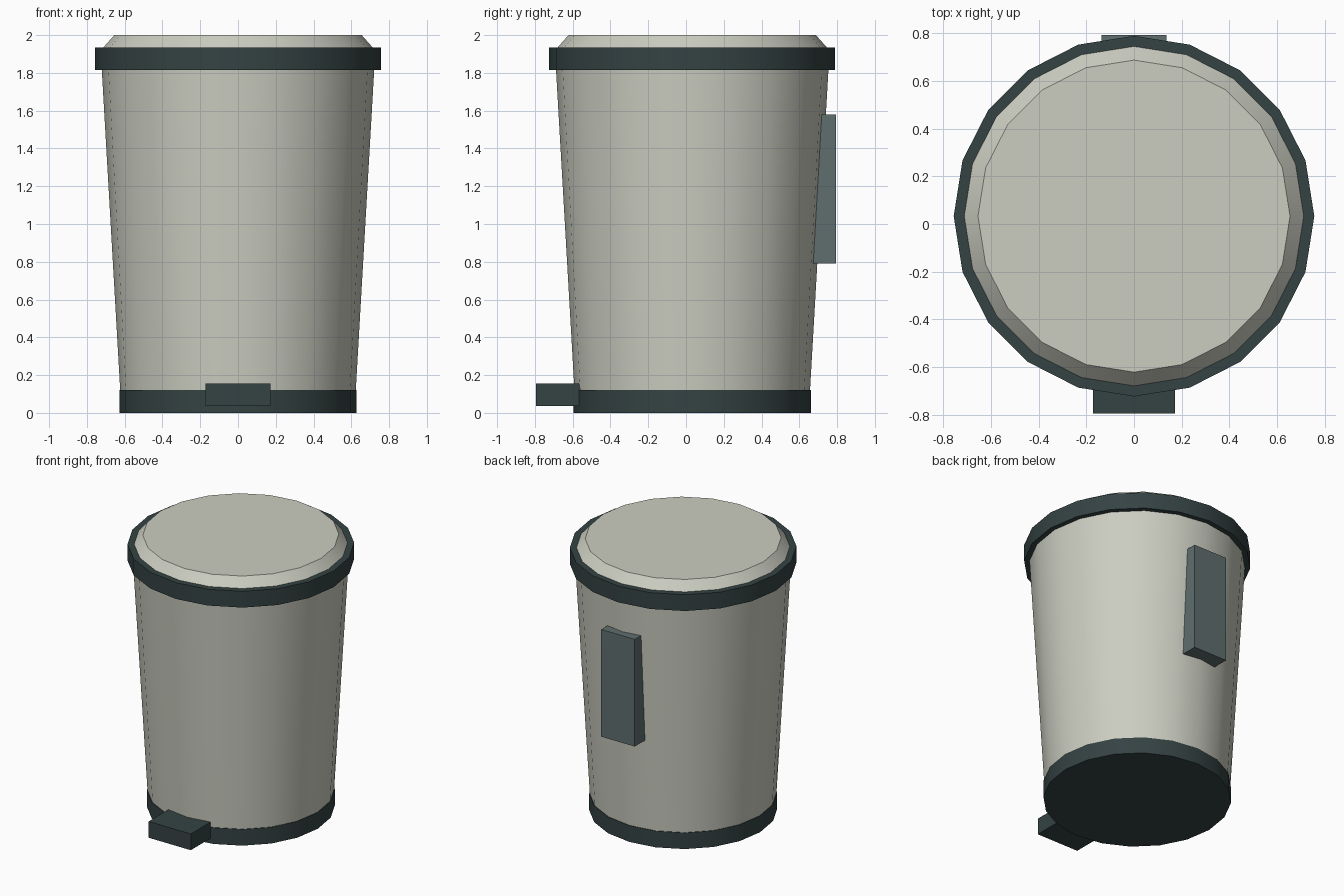
import bpy
import math

if "Cube" in bpy.data.objects:
    bpy.data.objects.remove(bpy.data.objects["Cube"])

CENTRE_Y = 0.033  # axis of the round parts
SIDES = 20


def material(name, rgb):
    mat = bpy.data.materials.new(name)
    mat.diffuse_color = (*rgb, 1.0)
    mat.use_nodes = True
    mat.node_tree.nodes["Principled BSDF"].inputs["Base Color"].default_value = mat.diffuse_color
    return mat


shell = material("warm_grey", (0.60, 0.61, 0.53))
dark = material("dark_plastic", (0.035, 0.055, 0.056))
mid = material("mid_plastic", (0.115, 0.155, 0.155))


def tapered(name, z0, z1, r0, r1, mat):
    """20-sided round part with its own bottom and top radius."""
    bpy.ops.mesh.primitive_cone_add(
        vertices=SIDES, radius1=r0, radius2=r1, depth=z1 - z0,
        location=(0, CENTRE_Y, (z0 + z1) / 2))
    obj = bpy.context.object
    obj.name = name
    obj.data.materials.append(mat)
    bpy.ops.object.shade_smooth_by_angle(angle=math.radians(30))
    return obj


def block(name, half_x, y0, y1, z0, z1, mat):
    """Box centred on x, given by its y and z limits."""
    bpy.ops.mesh.primitive_cube_add(
        size=1, location=(0, (y0 + y1) / 2, (z0 + z1) / 2))
    obj = bpy.context.object
    obj.name = name
    for v in obj.data.vertices:
        v.co.x *= 2 * half_x
        v.co.y *= y1 - y0
        v.co.z *= z1 - z0
    obj.data.materials.append(mat)
    return obj


# Bin shell, base and rim
tapered("bin_body", 0.04, 1.90, 0.619, 0.726, shell)
tapered("base_ring", 0.0, 0.12, 0.628, 0.628, dark)
tapered("rim_ring", 1.815, 1.935, 0.757, 0.757, dark)

# Bevelled lid
tapered("lid", 1.93, 2.0, 0.717, 0.655, shell)

# Foot pedal at the front, carrying handle at the back
block("foot_pedal", 0.172, -0.795, -0.56, 0.036, 0.156, dark)
block("back_handle", 0.137, 0.65, 0.793, 0.79, 1.58, mid)
